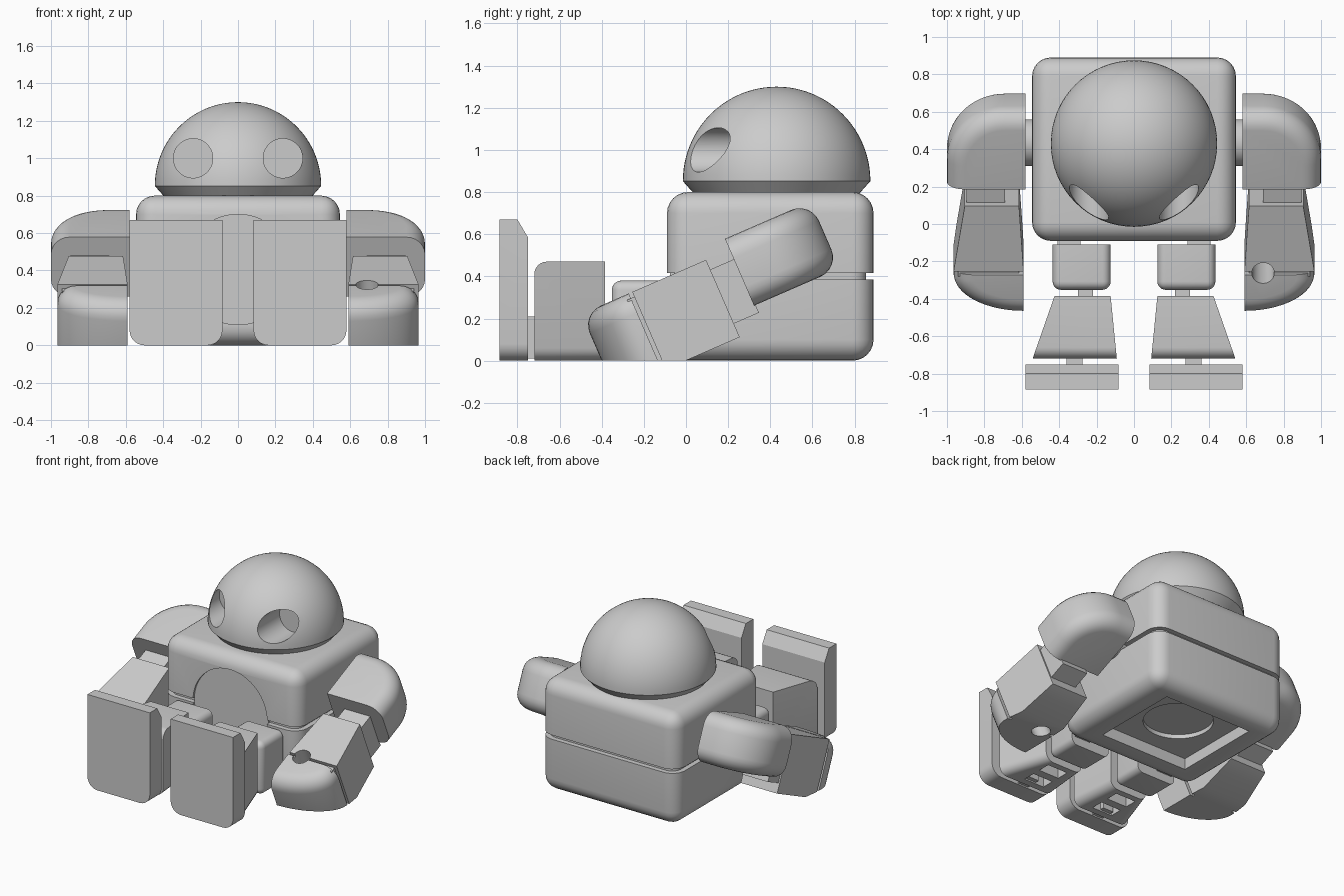
import bpy, bmesh, math
from mathutils import Matrix

if "Cube" in bpy.data.objects:
    bpy.data.objects.remove(bpy.data.objects["Cube"], do_unlink=True)

grey = bpy.data.materials.new("plain_grey")
grey.use_nodes = True
GREY = (0.6, 0.6, 0.6, 1)
grey.diffuse_color = GREY
grey.node_tree.nodes["Principled BSDF"].inputs["Base Color"].default_value = GREY

parts, cutters = [], []
# arm frame: x stays sideways, y runs along the arm, z across it
ARM = Matrix.Translation((0, 0.175, 0.295)) @ Matrix.Rotation(math.radians(23.5), 4, 'X')


def finish(name, bm, mirror=False, cuts=(), frame=None, floor=False, cutter=False):
    if frame:
        bm.transform(frame)
    if floor:  # slice flat on the ground
        bmesh.ops.bisect_plane(bm, geom=bm.verts[:] + bm.edges[:] + bm.faces[:],
                               plane_co=(0, 0, 0), plane_no=(0, 0, -1), clear_outer=True)
        bmesh.ops.holes_fill(bm, edges=[e for e in bm.edges if e.is_boundary])
    bmesh.ops.recalc_face_normals(bm, faces=bm.faces[:])
    me = bpy.data.meshes.new(name)
    bm.to_mesh(me)
    bm.free()
    me.materials.append(grey)
    ob = bpy.data.objects.new(name, me)
    bpy.context.scene.collection.objects.link(ob)
    if mirror:
        ob.modifiers.new("mirror", 'MIRROR')
    for c in cuts:
        m = ob.modifiers.new("cut", 'BOOLEAN')
        m.operation, m.solver, m.object = 'DIFFERENCE', 'EXACT', c
    ob.hide_render = cutter
    (cutters if cutter else parts).append(ob)
    return ob


def prism(outline, lo, hi):
    """Extrude an xy outline from z=lo to z=hi."""
    bm = bmesh.new()
    base = bm.faces.new([bm.verts.new((x, y, lo)) for x, y in outline])
    top = bmesh.ops.extrude_face_region(bm, geom=[base])["geom"]
    bmesh.ops.translate(bm, vec=(0, 0, hi - lo),
                        verts=[v for v in top if isinstance(v, bmesh.types.BMVert)])
    return bm


def box(x0, x1, y0, y1, z0, z1):
    return prism([(x0, y0), (x1, y0), (x1, y1), (x0, y1)], z0, z1)


def bevel(bm, width, rule, segments=6):
    """Round the edges whose midpoint and direction satisfy the rule."""
    picked = []
    for e in bm.edges:
        a, b = (v.co for v in e.verts)
        if rule((a + b) / 2, (b - a).normalized()):
            picked.append(e)
    bmesh.ops.bevel(bm, geom=picked, offset=width, segments=segments, profile=0.5,
                    affect='EDGES', clamp_overlap=True)
    return bm


def rod(centre, radius, length, axis='Z', seg=48):
    bm = bmesh.new()
    bmesh.ops.create_cone(bm, cap_ends=True, segments=seg, radius1=radius, radius2=radius, depth=length)
    turn = {'X': Matrix.Rotation(math.pi / 2, 4, 'Y'), 'Y': Matrix.Rotation(math.pi / 2, 4, 'X'),
            'Z': Matrix.Identity(4)}[axis]
    bm.transform(Matrix.Translation(centre) @ turn)
    return bm


def arc(cx, cy, rx, ry, a0, a1, n=12):
    steps = [math.radians(a0 + (a1 - a0) * i / n) for i in range(n + 1)]
    return [(cx + rx * math.cos(t), cy + ry * math.sin(t)) for t in steps]


# torso halves with a waist groove, sunken chest disc and underside recess
chest_cut = finish("chest_cutter", rod((0, -0.17, 0.405), 0.295, 0.22, 'Y', 64), cutter=True)
base_cut = finish("base_cutter", box(-0.35, 0.35, 0.1, 0.75, -0.1, 0.08), cutter=True)
hole_cut = finish("base_hole_cutter", rod((0, 0.45, 0), 0.23, 0.22), cutter=True)
upper = bevel(box(-0.545, 0.545, -0.09, 0.89, 0.415, 0.8), 0.1,
              lambda m, d: abs(d.z) > 0.9 or m.z > 0.79)
finish("upper_body", upper, cuts=[chest_cut])
lower = bevel(box(-0.545, 0.545, -0.09, 0.89, 0, 0.385), 0.1,
              lambda m, d: abs(d.z) > 0.9 or m.z < 0.01)
finish("lower_body", lower, cuts=[chest_cut, base_cut, hole_cut])
finish("waist", bevel(box(-0.51, 0.51, -0.055, 0.855, 0.36, 0.44), 0.07, lambda m, d: abs(d.z) > 0.9))
finish("chest_disc", rod((0, -0.025, 0.405), 0.295, 0.1, 'Y', 64))

# domed head with drilled eye sockets
eye_cuts = [finish("eye_cutter", rod((s * 0.24, -0.02, 1.0), 0.105, 0.6, 'Y', 64), cutter=True)
            for s in (-1, 1)]
profile = [(0, 0.79), (0.39, 0.79)] + arc(0, 0.852, 0.445, 0.448, 0, 90, 24)
bm = bmesh.new()
verts = [bm.verts.new((r if r > 0.001 else 0, 0, z)) for r, z in profile]
edges = [bm.edges.new(p) for p in zip(verts, verts[1:])]
bmesh.ops.spin(bm, geom=verts + edges, cent=(0, 0, 0), axis=(0, 0, 1),
               angle=math.tau, steps=64, use_merge=True)
bmesh.ops.remove_doubles(bm, verts=bm.verts[:], dist=0.0005)
bm.transform(Matrix.Translation((0, 0.43, 0)))
finish("head", bm, cuts=eye_cuts)

# arms
finish("shoulder_joint", rod((0.56, 0.435, 0.48), 0.125, 0.1, 'X'), mirror=True)
elbow = prism([(0.58, 0.122), (1.0, 0.122)] + arc(0.69, 0.255, 0.31, 0.31, 0, 90, 16) + [(0.58, 0.565)],
              -0.09, 0.256)
bevel(elbow, 0.1, lambda m, d: abs(d.z) < 0.1 and m.x > 0.6 and m.y > 0.13)
finish("upper_arm", elbow, mirror=True, frame=ARM)
finish("elbow_link", box(0.69, 0.895, -0.05, 0.13, -0.13, 0.15), mirror=True, frame=ARM)

# only the left hand has a grip hole
grip_cut = finish("grip_cutter", rod((0.69, -0.39, 0), 0.06, 1.2), frame=ARM, cutter=True)
finish("forearm", prism([(0.59, -0.382), (0.965, -0.382), (0.905, 0), (0.615, 0)], -0.2, 0.2),
       mirror=True, cuts=[grip_cut], frame=ARM, floor=True)
finish("wrist", box(0.615, 0.94, -0.42, -0.36, -0.175, 0.175),
       mirror=True, cuts=[grip_cut], frame=ARM, floor=True)
hand = prism([(0.59, -0.4), (0.965, -0.4)] + arc(0.59, -0.43, 0.375, 0.215, 0, -90, 16), -0.2, 0.2)
bevel(hand, 0.1, lambda m, d: m.z > 0.19 and m.x > 0.595 and m.y < -0.401)
finish("hand", hand, mirror=True, cuts=[grip_cut], frame=ARM, floor=True)

# legs, with open pockets under the shins around the joint links
finish("hip_link", box(0.285, 0.41, -0.14, -0.05, 0.06, 0.28), mirror=True)
thigh = bevel(box(0.125, 0.435, -0.352, -0.11, 0, 0.38), 0.045,
              lambda m, d: m.y < -0.34 or abs(d.y) > 0.9)
finish("thigh", thigh, mirror=True)
finish("knee_link", box(0.22, 0.3, -0.45, -0.32, 0.05, 0.27), mirror=True)
pockets = [finish("pocket_cutter", box(0.21, 0.37, y, y + 0.09, -0.1, 0.2), mirror=True, cutter=True)
           for y in (-0.67, -0.52)]
shin = prism([(0.092, -0.72), (0.542, -0.72), (0.425, -0.385), (0.125, -0.385)], 0, 0.47)
bevel(shin, 0.06, lambda m, d: (m.y < -0.7 and abs(d.x) > 0.9 and m.z > 0.4)
      or (m.z < 0.01 and abs(d.y) > 0.7))
finish("shin", shin, mirror=True, cuts=pockets)
finish("ankle_link", box(0.275, 0.36, -0.77, -0.64, 0.01, 0.21), mirror=True)

# feet: rounded lower corners, top edge chamfered behind
foot = prism([(0.083, 0.67), (0.083, 0.08)] + arc(0.163, 0.08, 0.08, 0.08, 180, 270, 6)[1:]
             + arc(0.5, 0.08, 0.08, 0.08, 270, 360, 6) + [(0.58, 0.67)], 0.75, 0.885)
foot.transform(Matrix.Rotation(math.pi / 2, 4, 'X'))
bmesh.ops.bisect_plane(foot, geom=foot.verts[:] + foot.edges[:] + foot.faces[:],
                       plane_co=(0, -0.8, 0.67), plane_no=(0, 0.085, 0.05), clear_outer=True)
bmesh.ops.holes_fill(foot, edges=[e for e in foot.edges if e.is_boundary])
finish("foot", foot, mirror=True)

# bake the modifiers, drop the cutters and shade with crisp corners
bpy.ops.object.select_all(action='DESELECT')
for ob in parts:
    ob.select_set(True)
bpy.context.view_layer.objects.active = parts[0]
bpy.ops.object.convert(target='MESH')
bpy.ops.object.shade_smooth_by_angle(angle=math.radians(30))
for c in cutters:
    bpy.data.objects.remove(c, do_unlink=True)
